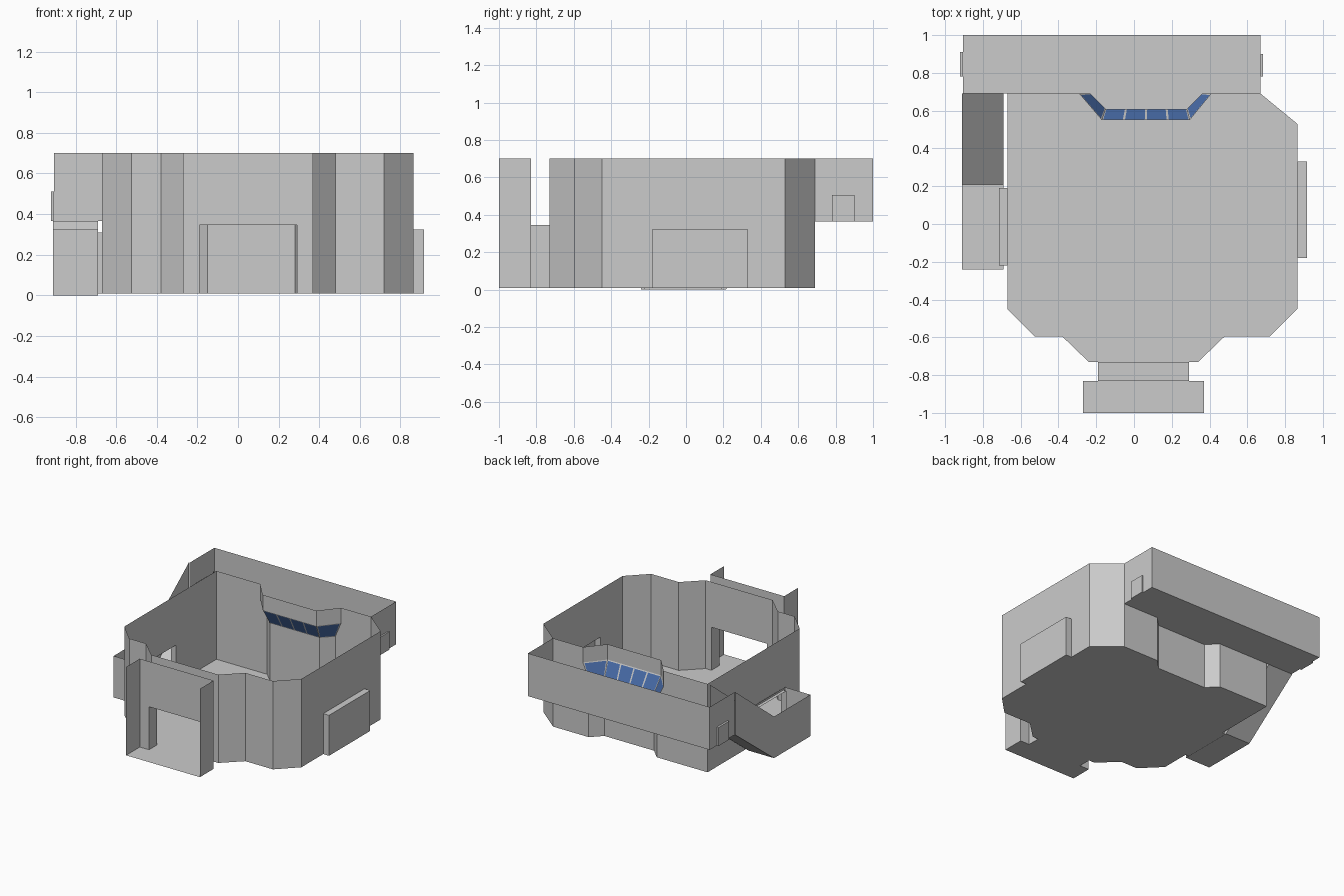
import bpy

if "Cube" in bpy.data.objects:
    bpy.data.objects.remove(bpy.data.objects["Cube"])

BASE, TOP = 0.008, 0.70      # main floor and wall top
DECK = 0.365                 # raised gallery floor


def make(name, polys):
    """Object from a list of polygons, each a list of 3D points."""
    verts, faces = [], []
    for poly in polys:
        faces.append(range(len(verts), len(verts) + len(poly)))
        verts += poly
    me = bpy.data.meshes.new(name)
    me.from_pydata(verts, [], [list(f) for f in faces])
    me.update()
    ob = bpy.data.objects.new(name, me)
    bpy.context.collection.objects.link(ob)
    return ob


def flat(outline, z):
    return [(x, y, z) for x, y in outline]


def wall(p, q, z0=BASE, z1=TOP, door=None):
    """Vertical wall; door = (point, point, height) cut up from the base."""
    pts = [(*p, z0)]
    if door:
        a, b, h = door
        pts += [(*a, z0), (*a, h), (*b, h), (*b, z0)]
    return pts + [(*q, z0), (*q, z1), (*p, z1)]


def strip(path, z0, z1):
    return [wall(a, b, z0, z1) for a, b in zip(path, path[1:])]


def lerp(a, b, t):
    return tuple(u + (v - u) * t for u, v in zip(a, b))


# Main room plan, from the back left corner round to the back right
plan = [(-0.67, 0.69), (-0.67, -0.45), (-0.525, -0.595), (-0.38, -0.595),
        (-0.24, -0.73), (0.34, -0.73), (0.48, -0.595), (0.72, -0.595),
        (0.865, -0.45), (0.865, 0.53), (0.67, 0.69)]
# Window bay: upper edge leans further into the room than the lower edge
bay_low = [(-0.23, 0.69), (-0.15, 0.61), (0.28, 0.61), (0.36, 0.69)]
bay_high = [(-0.29, 0.69), (-0.17, 0.55), (0.295, 0.55), (0.41, 0.69)]
ZL, ZH = 0.46, 0.58

make("main_floor", [flat(plan + bay_low[::-1], BASE)])

# Perimeter walls with doorways on the left, front and right
doors = {0: ((-0.67, 0.19), (-0.67, -0.22), 0.31),
         4: ((-0.19, -0.73), (0.29, -0.73), 0.345),
         8: ((0.865, -0.18), (0.865, 0.33), 0.325)}
make("room_walls", [wall(plan[i], plan[i + 1], door=doors.get(i))
                    for i in range(len(plan) - 1)])

# Back wall panels either side of the window bay
make("back_wall", [[(*corner, BASE), (*lo, BASE), (*lo, ZL), (*hi, ZH),
                    (*hi, TOP), (*corner, TOP)]
                   for corner, lo, hi in ((plan[0], bay_low[0], bay_high[0]),
                                          (plan[-1], bay_low[3], bay_high[3]))])
make("bay_lower_wall", strip(bay_low, BASE, ZL))
make("bay_upper_wall", strip(bay_high, ZH, TOP))

# Slanted windows: frame cells, each with a blue pane inside
glass = bpy.data.materials.new("blue_glass")
glass.diffuse_color = (0.07, 0.16, 0.42, 1)
glass.use_nodes = True
glass.node_tree.nodes["Principled BSDF"].inputs["Base Color"].default_value = glass.diffuse_color
frames, panes = [], []
for i, count in enumerate((1, 4, 1)):
    for k in range(count):
        t0, t1 = k / count, (k + 1) / count

        def at(u, v):
            t = t0 + (t1 - t0) * u
            lo = lerp((*bay_low[i], ZL), (*bay_low[i + 1], ZL), t)
            hi = lerp((*bay_high[i], ZH), (*bay_high[i + 1], ZH), t)
            return lerp(lo, hi, v)
        outer = [at(0, 0), at(1, 0), at(1, 1), at(0, 1)]
        inner = [at(.05, .06), at(.95, .06), at(.95, .94), at(.05, .94)]
        panes.append(inner)
        frames += [[outer[j], outer[(j + 1) % 4], inner[(j + 1) % 4], inner[j]]
                   for j in range(4)]
make("window_frames", frames)
make("window_panes", panes).data.materials.append(glass)

# Raised gallery behind the room, with a doorway recess at each end
XL, XR = -0.905, 0.67
make("gallery_floor", [flat([(XL, 0.69), (XL, 1), (XR, 1), (XR, 0.69)]
                            + bay_low[::-1], DECK)])
make("gallery_walls", [
    wall((XL, 1), (XR, 1), DECK),
    wall((XL, 0.69), (XL, 1), DECK, TOP, ((XL, 0.78), (XL, 0.91), 0.51)),
    wall((XR, 0.69), (XR, 1), DECK, TOP, ((XR, 0.78), (XR, 0.90), 0.505))])


def recess(name, a, b, off, z0, z1, closed=True):
    """Doorway box: sides, top, floor and optional back, pushed out by off."""
    c, d = [(p[0] + off[0], p[1] + off[1]) for p in (a, b)]
    polys = [wall(a, c, z0, z1), wall(b, d, z0, z1),
             flat([a, b, d, c], z0), flat([a, b, d, c], z1)]
    if closed:
        polys.append(wall(c, d, z0, z1))
    make(name, polys)


recess("gallery_left_door", (XL, 0.78), (XL, 0.91), (-0.015, 0), DECK, 0.51)
recess("gallery_right_door", (XR, 0.78), (XR, 0.90), (0.012, 0), DECK, 0.505)
recess("right_door", (0.865, -0.18), (0.865, 0.33), (0.05, 0), BASE, 0.325)
recess("left_door", (-0.67, -0.22), (-0.67, 0.19), (-0.045, 0), BASE, 0.31, False)
recess("front_passage", (-0.19, -0.73), (0.29, -0.73), (0, -0.10), BASE, 0.345, False)

# Front vestibule: U-shaped walls around a floor
make("vestibule_floor", [flat([(-0.27, -1), (0.37, -1), (0.37, -0.83), (-0.27, -0.83)], BASE)])
make("vestibule_walls", [
    wall((-0.27, -0.83), (0.37, -0.83), door=((-0.19, -0.83), (0.29, -0.83), 0.345)),
    wall((-0.27, -1), (-0.27, -0.83)),
    wall((0.37, -1), (0.37, -0.83))])

# Side ramp climbing from the left door to the gallery
XO, XI = -0.91, -0.69
make("ramp_floor", [flat([(XO, -0.24), (XI, -0.24), (XI, 0.21), (XO, 0.21)], 0),
                    [(XO, 0.21, 0), (XI, 0.21, 0), (XI, 0.69, DECK), (XO, 0.69, DECK)]])
rise = [(0.21, 0), (0.69, DECK), (0.69, TOP), (0.21, 0.325), (-0.24, 0.325), (-0.24, 0)]
door_cut = [(-0.22, 0), (-0.22, 0.31), (0.19, 0.31), (0.19, 0)]
make("ramp_walls", [[(XO, y, z) for y, z in rise],
                    [(XI, y, z) for y, z in rise + door_cut],
                    wall((XO, -0.24), (XI, -0.24), 0, 0.325)])
